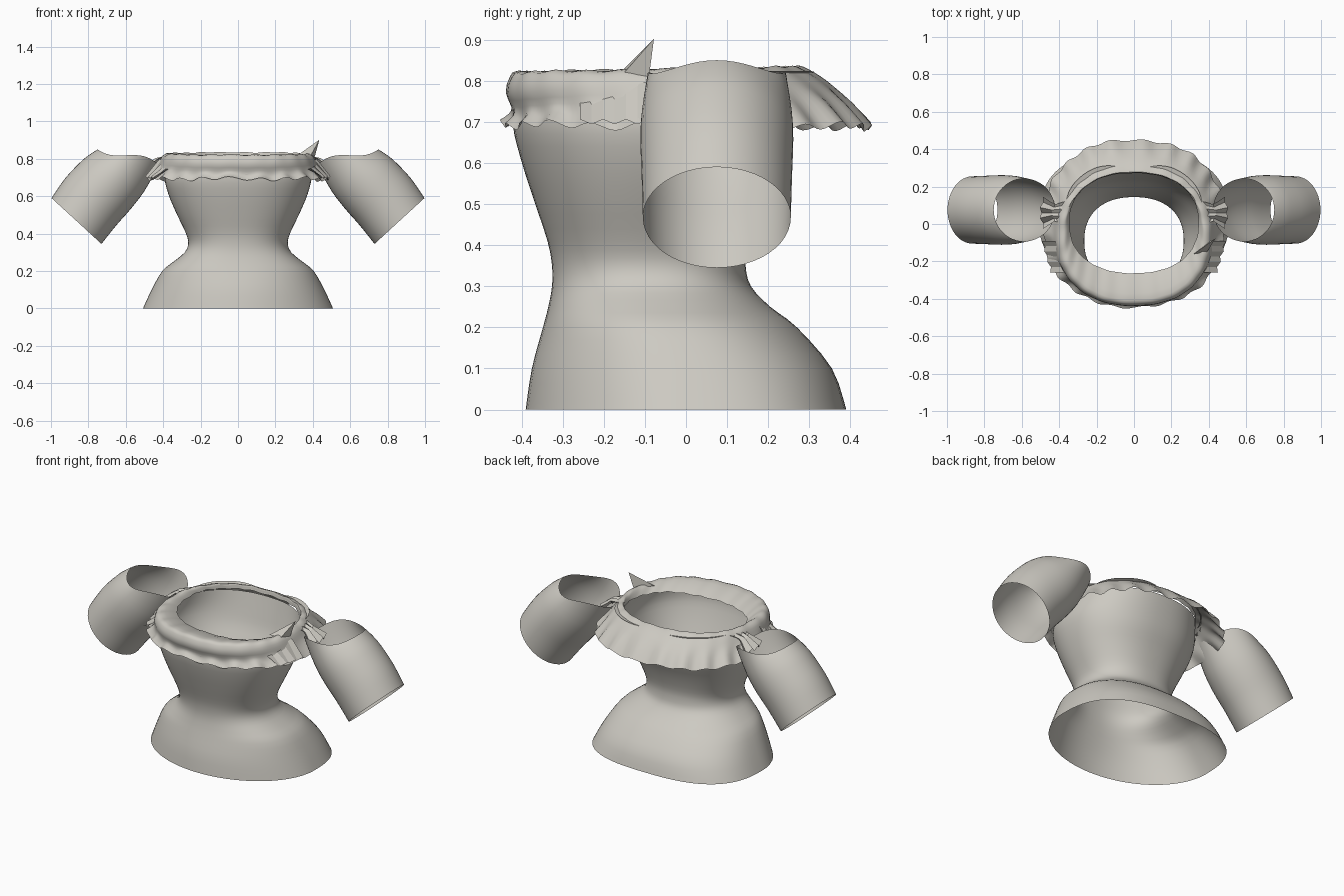
import bpy, math
from math import sin, cos, pi

if "Cube" in bpy.data.objects:
    bpy.data.objects.remove(bpy.data.objects["Cube"])

fabric = bpy.data.materials.new("warm_grey_fabric")
fabric.diffuse_color = (0.61, 0.59, 0.54, 1)
fabric.use_nodes = True
fabric.node_tree.nodes["Principled BSDF"].inputs["Base Color"].default_value = fabric.diffuse_color


def make(name, verts, faces, smooth=True):
    me = bpy.data.meshes.new(name)
    me.from_pydata(verts, [], faces)
    me.materials.append(fabric)
    me.polygons.foreach_set("use_smooth", [smooth] * len(me.polygons))
    me.update()
    ob = bpy.data.objects.new(name, me)
    bpy.context.collection.objects.link(ob)
    return ob


def loft(name, rings):
    """Skin open-ended tube through closed rings listed from bottom to top."""
    n = len(rings[0])
    faces = [(r * n + i, r * n + (i + 1) % n, (r + 1) * n + (i + 1) % n, (r + 1) * n + i)
             for r in range(len(rings) - 1) for i in range(n)]
    return make(name, [p for ring in rings for p in ring], faces)


def spow(v, e):
    return math.copysign(abs(v) ** e, v)


def smooth_rows(rows, steps=3):
    """Catmull-Rom refinement of rows of profile numbers."""
    out = []
    for k in range(len(rows) - 1):
        p0, p1, p2 = rows[max(k - 1, 0)], rows[k], rows[k + 1]
        p3 = rows[min(k + 2, len(rows) - 1)]
        for s in range(steps):
            t = s / steps
            out.append([0.5 * (2 * b + (c - a) * t + (2 * a - 5 * b + 4 * c - d) * t * t
                               + (3 * b - a - 3 * c + d) * t ** 3)
                        for a, b, c, d in zip(p0, p1, p2, p3)])
    return out + [rows[-1]]


def oval(hx, yf, yb, zf, zb, n=72, ef=0.88, eb=0.88, ripple=0.0, waves=22):
    """Rounded oval; front and back have their own squareness and heights, plus ruffles."""
    ring = []
    for i in range(n):
        t = 2 * pi * i / n
        w = ripple * (sin(waves * t) + 0.5 * sin(7 * t + 1))
        f = 1 + 1.1 * w
        e = eb if sin(t) > 0 else ef
        ring.append((hx * spow(cos(t), e) * f,
                     ((yf + yb) / 2 + (yb - yf) / 2 * spow(sin(t), e)) * f,
                     zf + (zb - zf) * (sin(t) + 1) / 2 + 0.7 * w))
    return ring


# Bodice: half width, front y, back y, height
body_rows = [
    (0.508, -0.39, 0.39, 0.0), (0.462, -0.375, 0.355, 0.10), (0.405, -0.348, 0.27, 0.20),
    (0.345, -0.335, 0.205, 0.25), (0.285, -0.326, 0.158, 0.30), (0.266, -0.326, 0.145, 0.35),
    (0.282, -0.337, 0.148, 0.41), (0.33, -0.37, 0.18, 0.51), (0.372, -0.402, 0.225, 0.61),
    (0.392, -0.422, 0.25, 0.70), (0.375, -0.415, 0.275, 0.80)]
loft("bodice", [oval(a, f, b, z, z, ef=0.88 + 0.12 * max(0, 1 - z / 0.3),
                     eb=0.88 - 0.14 * max(0, 1 - z / 0.3))
                for a, f, b, z in smooth_rows(body_rows)])

# Off-shoulder collar: ruffled hem, up over the rim and folded inward at the front
# half width, front y, back y, front z, back z, ripple
collar_rows = [
    (0.485, -0.445, 0.45, 0.693, 0.688, 0.012), (0.455, -0.426, 0.405, 0.712, 0.742, 0.008),
    (0.432, -0.424, 0.36, 0.735, 0.785, 0.002), (0.418, -0.438, 0.328, 0.77, 0.81, 0.0015),
    (0.402, -0.428, 0.297, 0.808, 0.828, 0.002), (0.375, -0.405, 0.278, 0.822, 0.835, 0.003),
    (0.357, -0.33, 0.275, 0.807, 0.825, 0.003), (0.345, -0.263, 0.272, 0.783, 0.81, 0.003)]
loft("ruffled_collar", [oval(*r[:5], n=176, ripple=r[5]) for r in smooth_rows(collar_rows, 2)])

# Raised tier along the back of the collar
for side in (-1, 1):
    n = 16
    pts = []
    for k in range(2):
        for i in range(n + 1):
            t = math.radians(22 + 58 * i / n)
            r = k * (1 - abs(2 * i / n - 1) ** 3)
            pts.append((side * (0.39 + 0.02 * r) * cos(t) ** 0.88,
                        -0.05 + (0.36 + 0.03 * r) * sin(t) ** 0.88, 0.818 + 0.006 * r))
    make("back_tier", pts, [(i, i + 1, n + 2 + i, n + 1 + i)[::side] for i in range(n)])

# Sleeves: outer x, outer z, inner x, inner z, half depth (cuff to shoulder)
sleeve_rows = [
    (0.997, 0.59, 0.73, 0.345, 0.18), (0.925, 0.695, 0.65, 0.445, 0.183),
    (0.84, 0.785, 0.575, 0.53, 0.186), (0.79, 0.825, 0.502, 0.625, 0.182),
    (0.75, 0.85, 0.422, 0.765, 0.168)]
rows = smooth_rows(sleeve_rows)
for side in (-1, 1):
    rings = []
    for k, (ox, oz, ix, iz, d) in enumerate(rows):
        ring = []
        top = (k / (len(rows) - 1)) ** 4
        for i in range(48):
            t = 2 * pi * i / 48 * side
            c = (1 + cos(t)) / 2
            sag = 0.10 * top * sin(t) ** 2 * (0.62 - c)      # wavy armhole edge
            ring.append((side * (ix + (ox - ix) * c), 0.075 + d * sin(t),
                         iz + (oz - iz) * c + sag))
        rings.append(ring)
    loft("sleeve", rings)

# Gathered tufts where collar meets sleeve
for side in (-1, 1):
    n = 6
    pts = []
    for k, (x, w, z, amp) in enumerate([(0.39, 0.06, 0.812, 0.003), (0.44, 0.045, 0.795, 0.009),
                                        (0.50, 0.085, 0.745, 0.014)]):
        for i in range(n + 1):
            u = 2 * i / n - 1
            zig = amp * (-1) ** i
            pts.append((side * (x - 0.02 * u * u + zig * 0.4), 0.06 + w * u, z + zig))
    make("shoulder_tuft", pts, [(k * (n + 1) + i, k * (n + 1) + i + 1,
                                 (k + 1) * (n + 1) + i + 1, (k + 1) * (n + 1) + i)[::-side]
                                for k in range(2) for i in range(n)], False)
    # Loose flap in front of each sleeve
    pts = []
    for k in range(2):
        for i in range(7):
            y = -0.09 - 0.028 * i
            zig = 0.006 * (-1) ** i * k
            pts.append((side * (0.42 + 0.07 * k - 0.008 * i + zig), y,
                        0.80 - 0.009 * i - (0.10 - 0.009 * i) * k + zig))
    make("collar_flap", pts, [(i, i + 1, 8 + i, 7 + i)[::side] for i in range(6)], False)

# Stray peak of cloth at the right shoulder
make("cloth_peak", [(0.32, -0.16, 0.82), (0.39, -0.15, 0.82), (0.41, -0.09, 0.81),
                    (0.435, -0.078, 0.902)], [(0, 1, 3), (1, 2, 3), (2, 0, 3)], False)

bpy.ops.object.select_all(action='DESELECT')
for ob in bpy.data.objects:
    if ob.name.split(".")[0] in ("bodice", "ruffled_collar", "sleeve"):
        ob.select_set(True)
        bpy.context.view_layer.objects.active = ob
bpy.ops.object.shade_smooth_by_angle(angle=math.radians(50))
